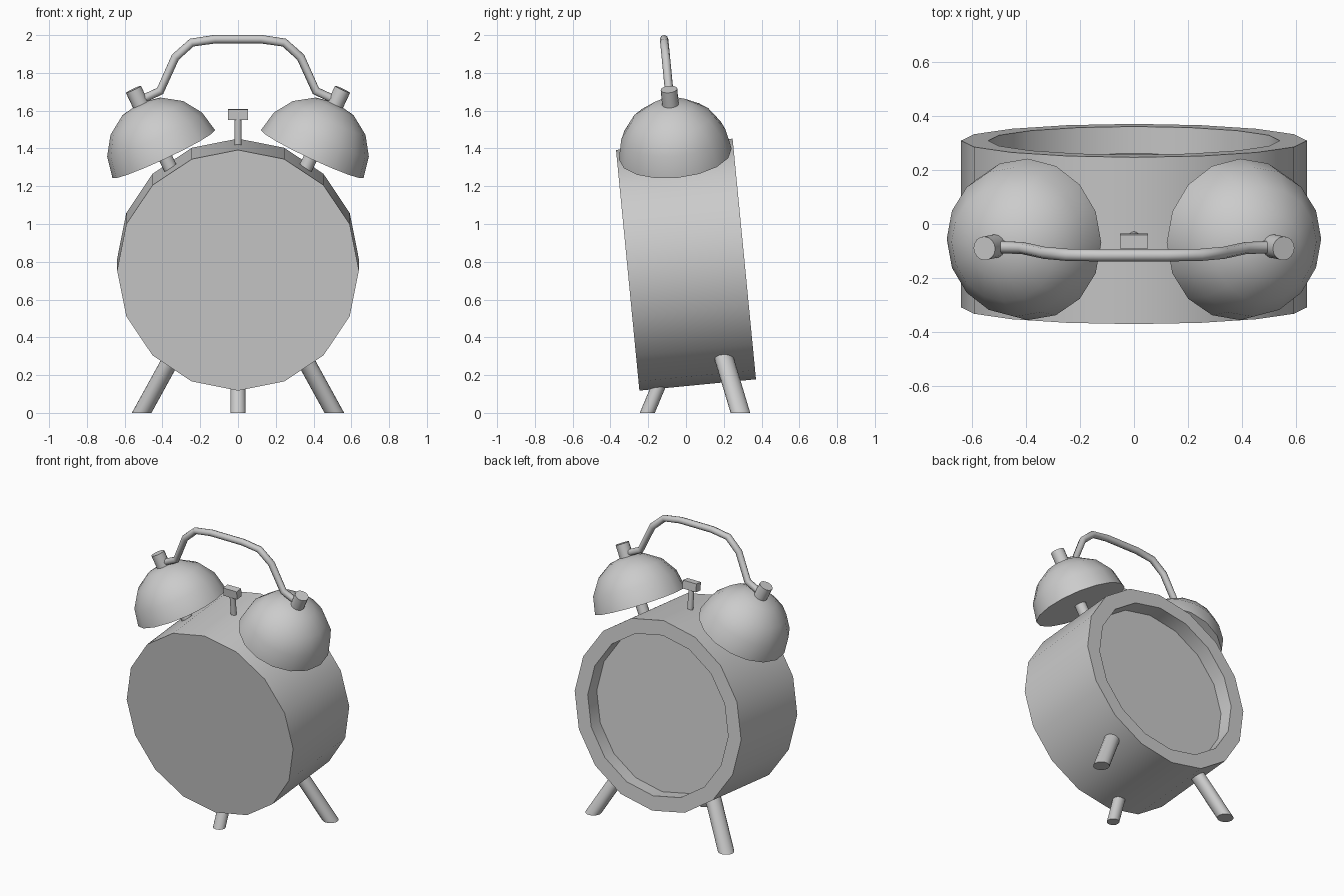
import bpy, bmesh
from math import radians, sin, cos, tau
from mathutils import Matrix, Vector

if "Cube" in bpy.data.objects:
    bpy.data.objects.remove(bpy.data.objects["Cube"])

# The clock leans back: everything except the legs is built upright, then tilted
TILT = Matrix.Translation((0, 0, 0.785)) @ Matrix.Rotation(radians(5.55), 4, 'X')


def finish(name, bm, matrix):
    bmesh.ops.transform(bm, matrix=matrix, verts=bm.verts)
    bmesh.ops.recalc_face_normals(bm, faces=bm.faces)
    me = bpy.data.meshes.new(name)
    bm.to_mesh(me)
    bm.free()
    me.shade_smooth()
    me.set_sharp_from_angle(angle=radians(35))
    ob = bpy.data.objects.new(name, me)
    bpy.context.collection.objects.link(ob)
    return ob


def lathe(name, profile, matrix, sides=16):
    """Revolve (radius, height) points about z; radius 0 makes a pole."""
    bm = bmesh.new()
    rings = []
    for r, h in profile:
        n = sides if r > 0 else 1
        rings.append([bm.verts.new((r * cos(tau * i / sides), r * sin(tau * i / sides), h))
                      for i in range(n)])
    for a, b in zip(rings, rings[1:]):
        for i in range(sides):
            j = (i + 1) % sides
            quad = [a[i % len(a)], a[j % len(a)], b[j % len(b)], b[i % len(b)]]
            bm.faces.new(list(dict.fromkeys(quad)))
    return finish(name, bm, matrix)


def rod(name, r, z0, z1, matrix):
    return lathe(name, [(0, z0), (r, z0), (r, z1), (0, z1)], matrix)


def leg(name, foot, lean, r, height):
    """Sheared cylinder with a level foot on the ground."""
    m = Matrix.Translation(foot)
    m[0][2], m[1][2] = lean
    return rod(name, r, 0, height, m)


# Case with recessed back
lathe("clock_case",
      [(0, -0.31), (0.64, -0.31), (0.64, 0.31), (0.54, 0.31), (0.54, 0.21), (0, 0.21)],
      TILT @ Matrix.Rotation(radians(-90), 4, 'X'))

# Bells with stems and caps, plus rear legs, on both sides
dome = [(0, 0)] + [(0.3 * cos(radians(22.5 * k)), 0.3 * sin(radians(22.5 * k)))
                   for k in range(4)] + [(0, 0.3)]
for side, s in (("left", -1), ("right", 1)):
    m = TILT @ Matrix.Translation((s * 0.393, 0, 0.588)) @ Matrix.Rotation(s * radians(25), 4, 'Y')
    lathe(side + "_bell", dome, m)
    rod(side + "_bell_stem", 0.037, -0.16, 0.05, m)
    rod(side + "_bell_cap", 0.044, 0.27, 0.38, m)
    leg(side + "_rear_leg", (s * 0.51, 0.288, 0), (-s * 0.55, -0.3), 0.052, 0.36)

# Front leg
leg("front_leg", (0, -0.205, 0), (0, 0.42), 0.04, 0.22)

# Hammer
rod("hammer_stem", 0.019, 0.58, 0.78, TILT @ Matrix.Translation((0, 0.015, 0)))
bm = bmesh.new()
bmesh.ops.create_cube(bm, size=1)
finish("hammer_head", bm, TILT @ Matrix.Translation((0, 0.015, 0.797))
       @ Matrix.Diagonal((0.104, 0.05, 0.056, 1)))

# Carrying handle: bent tube between the caps
half = [(0.53, 0.868), (0.412, 0.924), (0.332, 1.103), (0.245, 1.181), (0.122, 1.199)]
path = [(-x, z) for x, z in half] + half[::-1]
cu = bpy.data.curves.new("handle", 'CURVE')
cu.dimensions = '3D'
cu.bevel_depth = 0.0225
cu.bevel_resolution = 2
cu.use_fill_caps = True
sp = cu.splines.new('POLY')
sp.points.add(len(path) - 1)
for p, (x, z) in zip(sp.points, path):
    p.co = (*(TILT @ Vector((x, 0, z))), 1)
bpy.context.collection.objects.link(bpy.data.objects.new("handle", cu))
